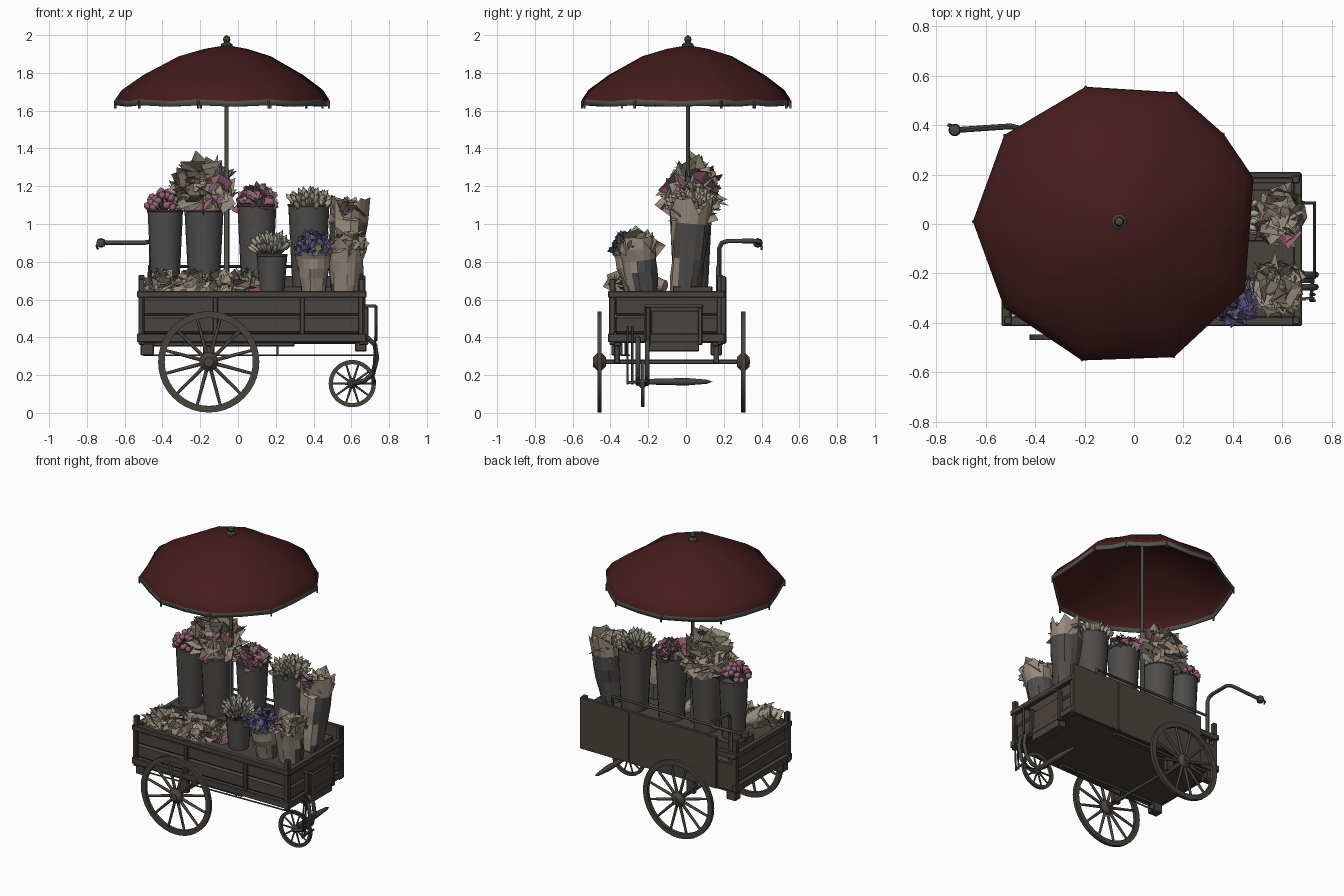
import bpy, bmesh, math, random
from mathutils import Vector, Matrix

random.seed(7)
if "Cube" in bpy.data.objects:
    bpy.data.objects.remove(bpy.data.objects["Cube"], do_unlink=True)


def material(name, *rgb):
    m = bpy.data.materials.new(name)
    m.use_nodes = True
    m.diffuse_color = (*rgb, 1)
    m.node_tree.nodes["Principled BSDF"].inputs["Base Color"].default_value = (*rgb, 1)
    return m


RED = material("canopy red", 0.058, 0.0115, 0.0125)
TRIM = material("trim grey", 0.085, 0.085, 0.075)
WOOD = material("dark wood", 0.066, 0.057, 0.048)
METAL = material("dark metal", 0.066, 0.061, 0.054)
BUCKET = material("bucket grey", 0.077, 0.073, 0.069)
PAPER = material("kraft paper", 0.3, 0.255, 0.2)
CREAM = material("cream buds", 0.4, 0.36, 0.28)
PINK = material("pink petals", 0.3, 0.12, 0.175)
PURPLE = material("purple petals", 0.095, 0.085, 0.19)
GREEN = material("leaf green", 0.14, 0.135, 0.09)


def finish(name, bm, mats, smooth=None):
    me = bpy.data.meshes.new(name)
    bm.to_mesh(me)
    bm.free()
    ob = bpy.data.objects.new(name, me)
    bpy.context.collection.objects.link(ob)
    for m in mats:
        me.materials.append(m)
    if smooth:
        activate(ob)
        bpy.ops.object.shade_smooth_by_angle(angle=math.radians(smooth))
    return ob


def activate(ob):
    bpy.ops.object.select_all(action="DESELECT")
    ob.select_set(True)
    bpy.context.view_layer.objects.active = ob


def box(name, x, y, z, mat=WOOD, bevel=0.004):
    bm = bmesh.new()
    mid = Vector([sum(r) / 2 for r in (x, y, z)])
    size = Vector([r[1] - r[0] for r in (x, y, z)])
    bmesh.ops.create_cube(bm, size=1, matrix=Matrix.Translation(mid) @ Matrix.Diagonal((*size, 1)))
    bmesh.ops.bevel(bm, geom=bm.edges[:], offset=bevel, segments=1, affect="EDGES")
    return finish(name, bm, [mat])


def lathe(name, profile, centre, mat, axis="Z", sides=24, loop=False):
    bm = bmesh.new()
    rings = [[bm.verts.new((r * math.cos(math.tau * i / sides), r * math.sin(math.tau * i / sides), h))
              for i in range(sides)] for r, h in profile]
    pairs = list(zip(rings, rings[1:])) + ([(rings[-1], rings[0])] if loop else [])
    for a, b in pairs:
        for i in range(sides):
            j = (i + 1) % sides
            bm.faces.new((a[i], a[j], b[j], b[i]))
    bmesh.ops.remove_doubles(bm, verts=bm.verts[:], dist=1e-5)
    turn = Matrix.Rotation(math.pi / 2, 4, "X") if axis == "Y" else Matrix()
    bm.transform(Matrix.Translation(centre) @ turn)
    bmesh.ops.recalc_face_normals(bm, faces=bm.faces[:])
    return finish(name, bm, [mat], 35)


def tube(name, points, radius, mat=METAL):
    cu = bpy.data.curves.new(name, "CURVE")
    cu.dimensions = "3D"
    cu.bevel_depth, cu.bevel_resolution, cu.use_fill_caps = radius, 2, True
    sp = cu.splines.new("POLY")
    sp.points.add(len(points) - 1)
    for p, co in zip(sp.points, points):
        p.co = (*co, 1)
    ob = bpy.data.objects.new(name, cu)
    bpy.context.collection.objects.link(ob)
    cu.materials.append(mat)
    activate(ob)
    bpy.ops.object.convert(target="MESH")
    bpy.ops.object.shade_smooth_by_angle(angle=math.radians(45))


def wheel(name, centre, radius, spokes, rim, width, hub, reach):
    c = Vector(centre)
    w, inner = width / 2, radius - rim
    lathe(name + "_rim", [(radius, -w), (radius, w), (inner, w), (inner, -w)], c, WOOD, "Y", 40, True)
    lathe(name + "_hub", [(0, -reach), (hub * 0.5, -reach), (hub, -w * 0.7), (hub, w * 0.7), (hub * 0.5, reach),
                          (0, reach)], c, WOOD, "Y", 16)
    bm = bmesh.new()
    for i in range(spokes):
        turn = Matrix.Rotation(math.tau * (i + 0.5) / spokes, 4, "Y")
        bmesh.ops.create_cone(bm, cap_ends=True, segments=8, radius1=rim * 0.3, radius2=rim * 0.22, depth=inner,
                              matrix=Matrix.Translation(c) @ turn @ Matrix.Translation((0, 0, inner / 2 + rim * 0.2)))
    finish(name + "_spokes", bm, [WOOD], 50)


def bucket(name, x, y, z0, z1, r):
    lathe(name, [(0, z0), (r * 0.78, z0), (r * 0.97, z1 - 0.012), (r, z1 - 0.01), (r, z1),
                 (r * 0.93, z1), (r * 0.9, z1 - 0.04), (0, z1 - 0.04)], (x, y, 0), BUCKET, sides=20)


def wrap(name, base, top, r0, r1, dark=0.0, sides=14):
    # Crumpled paper cone with a pointed rim
    a, b = Vector(base), Vector(top)
    rot = (b - a).to_track_quat("Z", "Y")
    bm = bmesh.new()
    rows = 6
    rings = []
    for k in range(rows):
        t = k / (rows - 1)
        ring = []
        for i in range(sides):
            ang = math.tau * i / sides
            r = (r0 + (r1 - r0) * t) * (1 + random.uniform(-0.06, 0.06) * (1 + t))
            h = t + (random.uniform(-0.17, 0.12) if k == rows - 1 else 0)
            ring.append(bm.verts.new(a + rot @ Vector((r * math.cos(ang), r * math.sin(ang), h * (b - a).length))))
        rings.append(ring)
    bm.faces.new(rings[0])
    for k in range(rows - 1):
        for i in range(sides):
            j = (i + 1) % sides
            f = bm.faces.new((rings[k][i], rings[k][j], rings[k + 1][j], rings[k + 1][i]))
            f.material_index = int((k + 0.5) / rows < dark and f.calc_center_median().y > a.y - r0 * 0.6)
    finish(name, bm, [PAPER, BUCKET])


def upward(spread):
    ang, tilt = random.uniform(0, math.tau), spread * math.sqrt(random.random())
    return Vector((math.cos(ang) * math.sin(tilt), math.sin(ang) * math.sin(tilt), math.cos(tilt)))


def tuft(name, centre, scale, count, leaf, mats, spread=1.6):
    # Folded sheets, petals or leaves that fan out from a dome
    bm = bmesh.new()
    for _ in range(count):
        d = upward(spread)
        base = Vector(centre) + Vector([d[i] * scale[i] for i in range(3)]) * random.uniform(0.6, 0.85)
        out = (d * 0.7 + Vector([random.uniform(-0.8, 0.8) for _ in range(3)])).normalized()
        side = out.cross(d + Vector([random.uniform(-0.6, 0.6) for _ in range(3)])).normalized()
        fold = out.cross(side)
        s = leaf * random.uniform(0.6, 1.1)
        pts = [base - out * s * 0.4, base + side * s * 0.55 + fold * s * 0.15,
               base + out * s * 0.6, base - side * s * 0.55 + fold * s * 0.15]
        v = [bm.verts.new(p) for p in pts]
        idx = random.randrange(len(mats))
        for f in (bm.faces.new((v[0], v[1], v[2])), bm.faces.new((v[0], v[2], v[3]))):
            f.material_index = idx
            f.normal_update()
            if f.normal.dot(d) < 0:
                f.normal_flip()
    finish(name, bm, mats)


def buds(name, centre, r, height, count, size, mat, spread):
    # Rounded buds on splayed stems
    bm = bmesh.new()
    for _ in range(count):
        d = upward(spread)
        at = Vector(centre) + Vector((d.x * r / math.sin(spread), d.y * r / math.sin(spread),
                                      height * d.z * random.uniform(0.75, 1)))
        m = Matrix.Translation(at) @ d.to_track_quat("Z", "Y").to_matrix().to_4x4() @ Matrix.Diagonal((*size, 1))
        bmesh.ops.create_icosphere(bm, subdivisions=1, radius=1, matrix=m)
        stem = at - Vector(centre)
        q = stem.to_track_quat("Z", "Y").to_matrix().to_4x4()
        n = len(bm.faces)
        bmesh.ops.create_cone(bm, segments=4, radius1=0.003, radius2=0.003, depth=stem.length,
                              matrix=Matrix.Translation(Vector(centre) + stem / 2) @ q)
        bm.faces.ensure_lookup_table()
        for f in bm.faces[n:]:
            f.material_index = 1
    finish(name, bm, [mat, GREEN], 60)


# Cart bed
box("bed_floor", (-0.51, 0.66), (-0.39, 0.19), (0.37, 0.4))
box("display_deck", (-0.5, 0.65), (-0.38, 0.17), (0.6, 0.625))
box("back_shelf", (-0.48, 0.64), (-0.07, 0.14), (0.62, 0.67))
for n, z in enumerate(((0.42, 0.515), (0.515, 0.61))):
    box(f"front_plank_{n}", (-0.51, 0.66), (-0.395, -0.37), z, bevel=0.012)
    for side, x in (("left", (0.635, 0.665)), ("right", (-0.515, -0.485))):
        box(f"{side}_end_plank_{n}", x, (-0.38, 0.18), z, bevel=0.012)
for n, z in enumerate(((0.375, 0.42), (0.61, 0.645))):
    box(f"front_rail_{n}", (-0.535, 0.68), (-0.412, -0.375), z)
    for side, x in (("left", (0.645, 0.68)), ("right", (-0.535, -0.5))):
        box(f"{side}_end_rail_{n}", x, (-0.41, 0.205), z)
for n, x in enumerate((-0.515, -0.12, 0.34, 0.65)):
    box(f"front_batten_{n}", (x - 0.013, x + 0.013), (-0.408, -0.375), (0.38, 0.64))
for n, x in enumerate((-0.51, 0.655)):
    for m, (y, top) in enumerate(((-0.39, 0.71), (0.18, 0.73))):
        box(f"corner_post_{n}_{m}", (x - 0.016, x + 0.016), (y - 0.016, y + 0.016), (0.36, top))
box("back_panel", (-0.38, 0.675), (0.185, 0.21), (0.365, 0.725))
box("back_panel_batten", (0.29, 0.31), (0.2, 0.215), (0.37, 0.72))
box("back_low_panel", (-0.52, -0.38), (0.17, 0.195), (0.37, 0.56))
box("back_top_rail", (-0.52, -0.38), (0.17, 0.205), (0.6, 0.64))
tube("back_guard_rail", [(-0.47, 0.17, 0.64), (-0.47, 0.17, 0.775), (0.45, 0.17, 0.775), (0.45, 0.17, 0.7)], 0.01)

# Framed panel and bars on the left end
box("end_panel", (0.66, 0.675), (-0.185, 0.07), (0.4, 0.54))
for n, y in enumerate((-0.2, 0.075)):
    box(f"end_frame_side_{n}", (0.66, 0.69), (y - 0.012, y + 0.012), (0.36, 0.56))
box("end_frame_foot", (0.62, 0.68), (-0.2, 0.07), (0.325, 0.38))
tube("end_bar_frame", [(0.66, -0.215, 0.565), (0.73, -0.215, 0.565), (0.73, 0.085, 0.565), (0.66, 0.085, 0.565)], 0.008)
tube("end_bar_drop", [(0.73, -0.215, 0.565), (0.73, -0.215, 0.38)], 0.008)

# Undercarriage
for n, y in enumerate((-0.365, 0.16)):
    box(f"chassis_beam_{n}", (-0.5, 0.3), (y - 0.02, y + 0.02), (0.352, 0.373))
    box(f"chassis_foot_{n}", (-0.515, -0.445), (y - 0.03, y + 0.03), (0.305, 0.37))
    box(f"axle_block_{n}", (-0.185, -0.125), (y - 0.015, y + 0.015), (0.26, 0.36))
tube("brake_rod", [(-0.5, -0.34, 0.305), (0.73, -0.3, 0.305)], 0.005)
tube("brake_hanger", [(0.21, -0.32, 0.305), (0.21, -0.32, 0.37)], 0.005)
tube("axle", [(-0.155, -0.49, 0.27), (-0.155, 0.34, 0.27)], 0.012)

# Wheels
wheel("front_wheel", (-0.155, -0.458, 0.27), 0.268, 12, 0.035, 0.022, 0.05, 0.034)
wheel("back_wheel", (-0.155, 0.303, 0.27), 0.268, 12, 0.035, 0.022, 0.05, 0.034)
wheel("steering_wheel", (0.605, -0.23, 0.155), 0.125, 10, 0.022, 0.018, 0.026, 0.02)
for n, y in enumerate((-0.255, -0.205)):
    tube(f"wheel_fork_{n}", [(0.64, y, 0.4), (0.69, y, 0.395), (0.725, y, 0.36), (0.735, y, 0.29), (0.715, y, 0.21),
                             (0.67, y, 0.17), (0.605, y, 0.155)], 0.013)
for n, y in enumerate((-0.31, -0.285)):
    tube(f"brake_lever_{n}", [(0.715, y, 0.15), (0.73, y, 0.46)], 0.006)
tube("brake_cross_link", [(0.715, -0.31, 0.16), (0.725, -0.2, 0.17)], 0.007)
lathe("steering_spindle", [(0, 0.21), (0.015, 0.2), (0.02, 0.0), (0.011, -0.11), (0, -0.14)], (0.605, 0, 0.165),
      WOOD, "Y", 12)

# Push handle
tube("push_handle", [(-0.46, 0.175, 0.55), (-0.46, 0.175, 0.87), (-0.46, 0.19, 0.9), (-0.46, 0.22, 0.91),
                     (-0.46, 0.36, 0.91), (-0.475, 0.39, 0.905), (-0.5, 0.395, 0.9), (-0.72, 0.38, 0.9)], 0.012)
lathe("handle_knob", [(0, -0.026), (0.02, -0.018), (0.025, 0), (0.02, 0.018), (0, 0.026)], (-0.725, 0.38, 0.9), METAL)
tube("handle_hook", [(-0.73, 0.39, 0.9), (-0.75, 0.4, 0.885), (-0.74, 0.4, 0.865)], 0.006)

# Parasol: ten panels with a narrow grey hem that sags between the ribs
CX, CY = -0.06, 0.01
rim = [Vector((math.cos(math.radians(a)), math.sin(math.radians(a)), 0)) * r for a, r in
       ((18, 0.57), (40, 0.55), (66, 0.57), (104, 0.56), (143, 0.58), (180, 0.59), (217, 0.58), (255, 0.58),
        (292, 0.59), (331, 0.58))]
outline = [p for a, b in zip(rim, rim[1:] + rim[:1]) for p in (a, (a + b) / 2)]
bm = bmesh.new()
rings = [[bm.verts.new((CX + p.x * f, CY + p.y * f, z + sag * (1 - 2 * (i % 2)))) for i, p in enumerate(outline)]
         for f, z, sag in ((0.02, 1.945, 0), (0.2, 1.927, 0), (0.43, 1.888, 0), (0.75, 1.785, 0.003),
                           (0.94, 1.705, 0.005), (1, 1.655, 0.005), (1.003, 1.625, 0.004))]
bm.faces.new(rings[0])
for k, (a, b) in enumerate(zip(rings, rings[1:])):
    for i in range(len(outline)):
        j = (i + 1) % len(outline)
        bm.faces.new((a[i], b[i], b[j], a[j])).material_index = int(k == 5)
canopy = finish("parasol_canopy", bm, [RED, TRIM], 40)
canopy.modifiers.new("thickness", "SOLIDIFY").thickness = 0.006
for n, p in enumerate(rim):
    tube(f"rib_tip_{n}", [(CX + p.x, CY + p.y, 1.655), (CX + p.x, CY + p.y, 1.612)], 0.006, TRIM)
tube("parasol_pole", [(CX, CY, 0.6), (CX, CY, 1.94)], 0.011, TRIM)
tube("pole_sleeve", [(CX, CY, 0.62), (CX, CY, 1.28)], 0.015, TRIM)
lathe("parasol_finial", [(0, 1.935), (0.03, 1.938), (0.03, 1.952), (0.014, 1.962), (0.02, 1.975), (0.016, 1.99),
                         (0, 2.0)], (CX, CY, 0), METAL, sides=12)

# Buckets
bucket("rose_bucket", -0.385, 0.025, 0.67, 1.075, 0.096)
bucket("paper_bucket", -0.18, 0.025, 0.67, 1.075, 0.106)
bucket("pink_bucket", 0.1, 0.015, 0.67, 1.105, 0.106)
bucket("tulip_bucket", 0.375, 0.03, 0.67, 1.105, 0.112)
bucket("small_tulip_bucket", 0.18, -0.25, 0.625, 0.84, 0.083)

# Back row flowers
buds("roses", (-0.395, 0.02, 1.04), 0.09, 0.14, 42, (0.022, 0.022, 0.024), PINK, 1.2)
wrap("paper_bouquet_wrap", (-0.18, 0.025, 1.03), (-0.19, 0.035, 1.2), 0.09, 0.135)
tuft("paper_bouquet", (-0.185, 0.035, 1.14), (0.165, 0.145, 0.21), 130, 0.15,
     [PAPER] * 10 + [GREEN, PINK], 1.75)
tuft("pink_bouquet", (0.1, 0.02, 1.09), (0.11, 0.11, 0.13), 100, 0.09, [PINK, PINK, PINK, PAPER, GREEN])
buds("tulips", (0.375, 0.03, 1.03), 0.115, 0.145, 85, (0.014, 0.014, 0.042), CREAM, 0.95)
wrap("tall_wrap", (0.565, -0.005, 0.63), (0.59, 0.035, 1.1), 0.078, 0.105, 0.6)
tuft("tall_wrap_filling", (0.59, 0.03, 1.02), (0.085, 0.1, 0.11), 40, 0.13, [PAPER] * 9 + [PINK])

# Front row flowers
buds("small_tulips", (0.175, -0.25, 0.79), 0.1, 0.16, 65, (0.012, 0.012, 0.038), CREAM, 0.95)
wrap("purple_wrap", (0.4, -0.25, 0.625), (0.4, -0.295, 0.88), 0.065, 0.1, 0.35)
tuft("purple_flowers", (0.4, -0.31, 0.86), (0.1, 0.11, 0.11), 120, 0.07, [PURPLE] * 6 + [GREEN])
wrap("corner_wrap", (0.57, -0.225, 0.625), (0.58, -0.26, 0.93), 0.075, 0.105, 0.45)
tuft("corner_wrap_filling", (0.58, -0.255, 0.86), (0.09, 0.115, 0.1), 45, 0.12, [PAPER] * 8 + [GREEN])
for n, (x, y) in enumerate(((-0.4, -0.29), (-0.25, -0.25), (-0.1, -0.3), (0.02, -0.24))):
    wrap(f"lying_wrap_{n}", (x + 0.08, y + 0.13, 0.67), (x, y - 0.02, 0.7), 0.03, 0.065)
    tuft(f"lying_flowers_{n}", (x, y - 0.02, 0.66), (0.1, 0.09, 0.095), 45, 0.1,
         [PAPER] * 6 + [CREAM, GREEN, PINK if n % 2 else PAPER])
